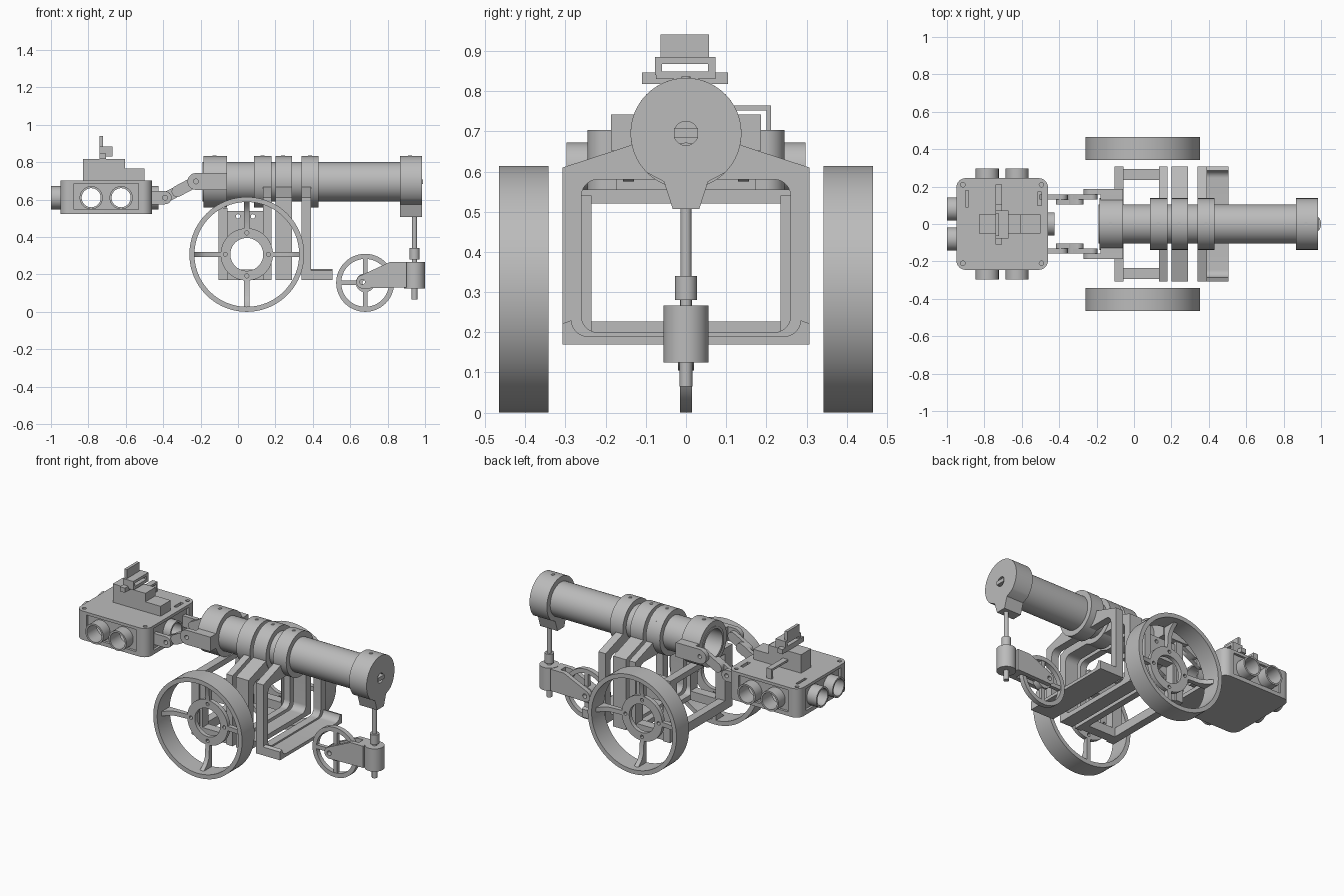
import bpy, bmesh
from math import pi, sin, cos, atan2, radians, hypot

cube = bpy.data.objects.get("Cube")
if cube:
    bpy.data.objects.remove(cube, do_unlink=True)

grey = bpy.data.materials.new("plain grey")
grey.use_nodes = True
grey.diffuse_color = (0.5, 0.5, 0.5, 1)
grey.node_tree.nodes["Principled BSDF"].inputs["Base Color"].default_value = (0.5, 0.5, 0.5, 1)


# Profile helpers: each returns a closed 2D loop
def arc(u, v, r, a0, a1, n=12):
    return [(u + r * cos(a0 + (a1 - a0) * i / n), v + r * sin(a0 + (a1 - a0) * i / n)) for i in range(n + 1)]


def circle(u, v, r, n=48):
    return arc(u, v, r, 0, 2 * pi, n)[:-1]


def rect(u0, u1, v0, v1, r=0):
    if not r:
        return [(u0, v0), (u1, v0), (u1, v1), (u0, v1)]
    return (arc(u0 + r, v0 + r, r, pi, 1.5 * pi) + arc(u1 - r, v0 + r, r, 1.5 * pi, 2 * pi)
            + arc(u1 - r, v1 - r, r, 0, pi / 2) + arc(u0 + r, v1 - r, r, pi / 2, pi))


def capsule(p, q, r):
    a = atan2(q[1] - p[1], q[0] - p[0])
    return arc(*q, r, a - pi / 2, a + pi / 2) + arc(*p, r, a + pi / 2, a + 1.5 * pi)


def extrude(name, axis, lo, hi, *loops):
    """Extrude an outline with holes along an axis from lo to hi."""
    cu = bpy.data.curves.new(name, 'CURVE')
    cu.dimensions, cu.fill_mode, cu.extrude = '2D', 'BOTH', abs(hi - lo) / 2
    for loop in loops:
        s = cu.splines.new('POLY')
        s.points.add(len(loop) - 1)
        for p, (u, v) in zip(s.points, loop):
            p.co = (u, v, 0, 1)
        s.use_cyclic_u = True
    tmp = bpy.data.objects.new(name, cu)
    bpy.context.collection.objects.link(tmp)
    dg = bpy.context.evaluated_depsgraph_get()
    me = bpy.data.meshes.new_from_object(tmp.evaluated_get(dg))
    bpy.data.objects.remove(tmp)
    bpy.data.curves.remove(cu)
    me.name = name
    mid = (lo + hi) / 2
    for vert in me.vertices:
        u, v, w = vert.co
        w += mid
        vert.co = {'x': (w, u, v), 'y': (u, w, v), 'z': (u, v, w)}[axis]
    bm = bmesh.new()
    bm.from_mesh(me)
    bmesh.ops.remove_doubles(bm, verts=bm.verts, dist=1e-5)
    bmesh.ops.recalc_face_normals(bm, faces=bm.faces)
    for f in bm.faces:
        f.smooth = True
    bm.to_mesh(me)
    bm.free()
    me.set_sharp_from_angle(angle=radians(30))
    me.materials.clear()
    me.materials.append(grey)
    ob = bpy.data.objects.new(name, me)
    bpy.context.collection.objects.link(ob)
    return ob


def box(name, x0, x1, y0, y1, z0, z1):
    return extrude(name, 'z', z0, z1, rect(x0, x1, y0, y1))


# Barrel, collars and end cap
AX = 0.695
extrude("barrel", 'x', -0.19, 0.975, circle(0, AX, 0.105, 64), circle(0, AX, 0.09, 64))
for x0, x1 in ((-0.185, -0.06), (0.085, 0.18), (0.2, 0.29), (0.34, 0.43)):
    extrude("collar", 'x', x0, x1, circle(0, AX, 0.138, 64), circle(0, AX, 0.1, 64))
for x in (-0.125, 0.13, 0.24, 0.385, 0.92):
    extrude("collar_screw", 'z', 0.82, 0.836, circle(x, 0, 0.011, 16))
tear = arc(0, AX, 0.138, radians(-45), radians(225), 48)
tear += [(-0.055, 0.575), (-0.033, 0.507), (0.033, 0.507), (0.055, 0.575)]
extrude("end_cap", 'x', 0.865, 0.985, tear, circle(0, AX, 0.03))
box("cap_key", 0.93, 0.99, -0.03, 0.03, AX - 0.012, AX + 0.012)

# Carriage: three saddle frames and one plain rear frame
W = 0.307
saddle = [(-W, 0.17), (W, 0.17), (W, 0.61)] + arc(0, AX, 0.138, radians(-12), radians(192), 40) + [(-W, 0.61)]
for x0, x1 in ((0.135, 0.178), (0.2, 0.288), (0.34, 0.39)):
    extrude("saddle_frame", 'x', x0, x1, saddle, rect(-0.26, 0.26, 0.2, 0.58, 0.04), circle(0, AX, 0.1))
extrude("plain_frame", 'x', -0.105, -0.055, rect(-W, W, 0.17, 0.555), rect(-0.237, 0.237, 0.227, 0.52))
tray = [(-W, 0.17), (W, 0.17), (W, 0.222)] + arc(0.245, 0.23, 0.04, 0, -pi / 2, 8)
tray += arc(-0.245, 0.23, 0.04, -pi / 2, -pi, 8) + [(-W, 0.222)]
extrude("front_tray", 'x', 0.39, 0.505, tray)


# Large wheels with a hub near the inner face
def wheel(side):
    cx, cz = 0.047, 0.307

    def span(a, b):
        return sorted((side * a, side * b))
    extrude("wheel_rim", 'y', *span(0.342, 0.465), circle(cx, cz, 0.307, 80), circle(cx, cz, 0.28, 80))
    bolts = [circle(cx + 0.115 * cos(k * pi / 2), cz + 0.115 * sin(k * pi / 2), 0.011, 12) for k in range(4)]
    extrude("wheel_hub", 'y', *span(0.342, 0.368), circle(cx, cz, 0.14), circle(cx, cz, 0.088), *bolts)
    # spokes deepen towards the rim
    web = [(side * y, r) for y, r in ((0.342, 0.135), (0.368, 0.135), (0.375, 0.22), (0.395, 0.255), (0.43, 0.285), (0.342, 0.285))]
    for k in range(4):
        s = extrude("wheel_spoke", 'x', -0.014, 0.014, web)
        s.rotation_euler.y = k * pi / 2
        s.location = (cx, 0, cz)


for side in (-1, 1):
    wheel(side)
    # side rails with a square window behind the hub
    extrude("motor_rail", 'y', *sorted((side * 0.235, side * 0.295)),
            rect(-0.055, 0.135, 0.17, 0.54), rect(-0.04, 0.134, 0.225, 0.41),
            circle(0.0, 0.51, 0.012, 12), circle(0.08, 0.51, 0.012, 12))

# Small support wheel, fork and adjusting rod
sx, sz = 0.68, 0.155
extrude("small_rim", 'y', -0.015, 0.015, circle(sx, sz, 0.155, 64), circle(sx, sz, 0.128, 64))
extrude("small_hub", 'y', -0.02, 0.02, circle(sx, sz, 0.05), circle(sx, sz, 0.015))
for k in range(4):
    s = extrude("small_spoke", 'y', -0.012, 0.012, rect(0.045, 0.135, -0.012, 0.012))
    s.rotation_euler.y = k * pi / 2
    s.location = (sx, 0, sz)
fork = [(0.87, 0.13), (0.9, 0.13), (0.9, 0.265), (0.81, 0.265)] + arc(0.668, 0.16, 0.036, 2, 4.5)
for y0 in (-0.05, 0.022):
    extrude("fork_arm", 'y', y0, y0 + 0.028, fork, circle(sx - 0.015, 0.16, 0.014))
box("fork_bridge", 0.85, 0.9, -0.05, 0.05, 0.13, 0.265)
for name, r, z0, z1 in (("pivot_barrel", 0.056, 0.125, 0.267), ("rod_nut", 0.027, 0.28, 0.34),
                        ("upper_rod", 0.014, 0.26, 0.52), ("lower_rod", 0.016, 0.065, 0.13)):
    extrude(name, 'z', z0, z1, circle(0.944, 0, r, 32))

# Linkage between barrel and sensor head
for side in (-1, 1):
    def link(name, y0, y1, p, q, r, *holes):
        extrude(name, 'y', *sorted((side * y0, side * y1)), capsule(p, q, r), *holes)
    A, B, C = (-0.225, 0.697), (-0.31, 0.652), (-0.39, 0.61)
    bracket = arc(*A, 0.045, pi / 2, 1.5 * pi) + [(-0.06, 0.652), (-0.06, 0.742)]
    extrude("barrel_bracket", 'y', *sorted((side * 0.158, side * 0.187)), bracket, circle(*A, 0.013, 16))
    extrude("bracket_lug", 'y', *sorted((side * 0.1, side * 0.16)), rect(-0.18, -0.06, 0.652, 0.742))
    link("outer_link", 0.132, 0.158, A, B, 0.03)
    link("link_step", 0.105, 0.158, (-0.3, 0.657), (-0.325, 0.644), 0.03)
    link("inner_link", 0.105, 0.13, B, C, 0.028)
    link("head_tab", 0.13, 0.157, C, (-0.47, 0.61), 0.035, circle(*C, 0.013, 16))

# Sensor head: floor, lid, corner posts
HX, H = -0.705, 0.245
foot = rect(HX - H, HX + H, -H, H, 0.05)
extrude("head_floor", 'z', 0.523, 0.548, foot)
corner_holes = [circle(HX + a * 0.21, b * 0.21, 0.012, 16) for a in (-1, 1) for b in (-1, 1)]
extrude("head_lid", 'z', 0.685, 0.703, foot, *corner_holes,
        rect(-0.9, -0.885, 0.09, 0.18), rect(-0.515, -0.495, 0.1, 0.17))
for a in (-1, 1):
    for b in (-1, 1):
        post = arc(0.195, 0.195, 0.05, 0, pi / 2) + [(0.172, H), (0.172, 0.215), (0.215, 0.172), (H, 0.172)]
        extrude("corner_post", 'z', 0.548, 0.685, [(HX + a * u, b * v) for u, v in post])

# Sensor panels and their open tubes
TZ = 0.61
for side in (-1, 1):
    centres = [HX - 0.08, HX + 0.08]
    extrude("side_panel", 'y', *sorted((side * 0.21, side * 0.23)), rect(HX - 0.18, HX + 0.18, 0.54, 0.69),
            *[circle(c, TZ, 0.055) for c in centres])
    for c in centres:
        extrude("sensor_tube", 'y', *sorted((side * 0.2, side * 0.297)), circle(c, TZ, 0.062), circle(c, TZ, 0.051))
for side, centres, reach in ((-1, (-0.08, 0.08), 0.295), (1, (0,), 0.28)):
    extrude("end_panel", 'x', *sorted((HX + side * 0.21, HX + side * 0.23)), rect(-0.18, 0.18, 0.54, 0.69),
            *[circle(c, TZ, 0.055) for c in centres])
    for c in centres:
        extrude("sensor_tube", 'x', *sorted((HX + side * 0.2, HX + side * reach)),
                circle(c, TZ, 0.062), circle(c, TZ, 0.051))

# Fittings on the lid
box("servo_box", -0.83, -0.605, -0.05, 0.05, 0.7, 0.818)
box("servo_step", -0.605, -0.5, -0.05, 0.05, 0.7, 0.765)
box("mount_base", -0.74, -0.705, -0.11, 0.105, 0.818, 0.847)
box("mount_plate", -0.74, -0.67, -0.075, 0.073, 0.83, 0.847)
extrude("mount_frame", 'x', -0.74, -0.67, rect(-0.077, 0.073, 0.84, 0.885), rect(-0.06, 0.055, 0.849, 0.868))
box("upright_plate", -0.74, -0.722, -0.064, 0.057, 0.885, 0.941)
hook = [(0.05, 0.752), (0.2, 0.752), (0.2, 0.7), (0.212, 0.7), (0.212, 0.765), (0.05, 0.765)]
extrude("cable_hook", 'x', -0.74, -0.705, hook)
